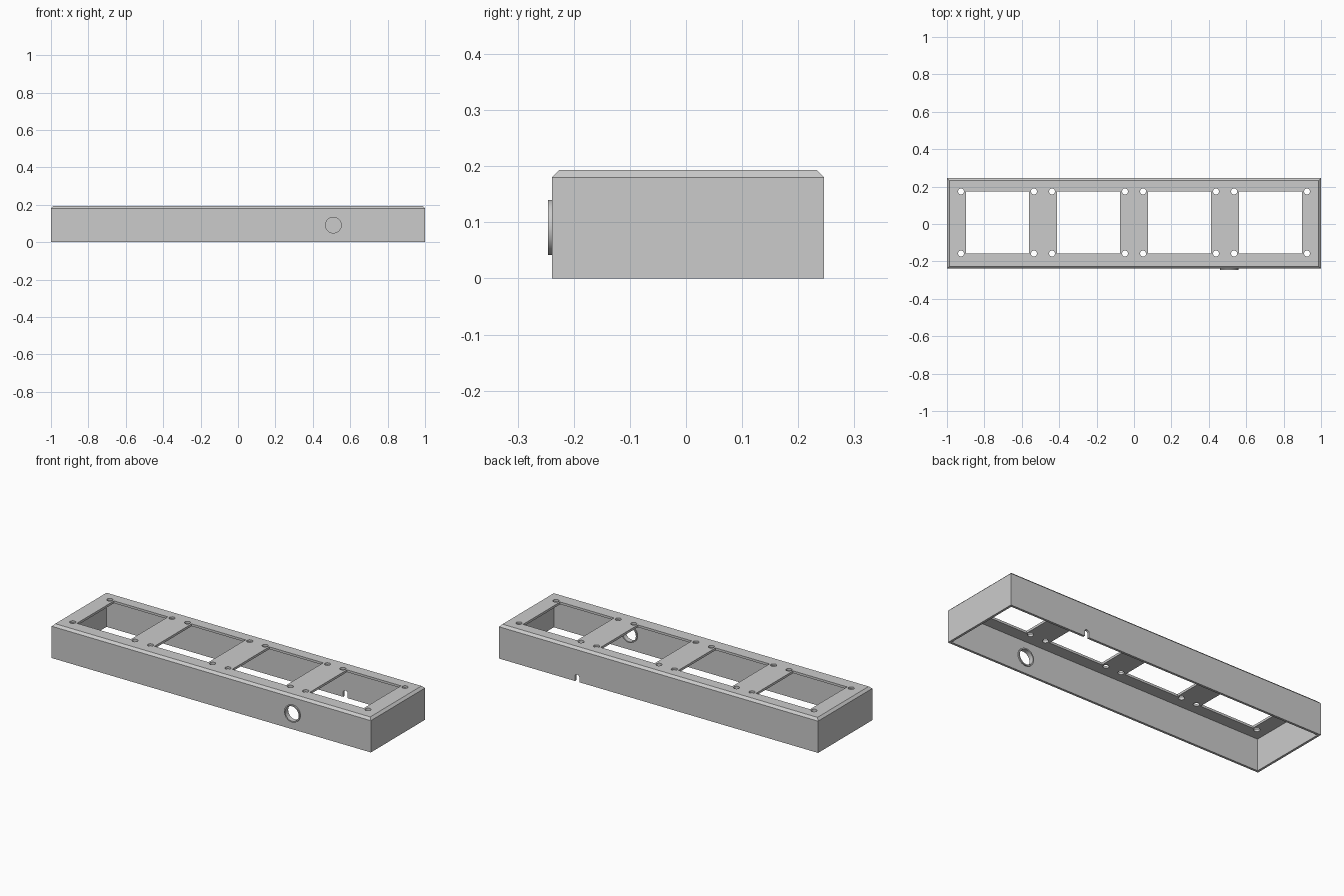
import bpy, bmesh, math
from mathutils import Matrix, Vector

cube = bpy.data.objects.get("Cube")
if cube:
    bpy.data.objects.remove(cube, do_unlink=True)

# Main dimensions
HALF_X, HALF_Y, MID_Y = 1.0, 0.2425, 0.0035
TOP, CHAMFER, WALL = 0.193, 0.013, 0.013
PORT_X, PORT_Z = 0.51, 0.091
FRONT, BACK = MID_Y - HALF_Y, MID_Y + HALF_Y

grey = bpy.data.materials.new("plain_grey")
grey.use_nodes = True
COLOUR = (0.6, 0.6, 0.6, 1)
grey.diffuse_color = COLOUR
grey.node_tree.nodes["Principled BSDF"].inputs["Base Color"].default_value = COLOUR


def make_object(name, bm):
    bmesh.ops.recalc_face_normals(bm, faces=bm.faces[:])
    mesh = bpy.data.meshes.new(name)
    bm.to_mesh(mesh)
    bm.free()
    mesh.materials.append(grey)
    obj = bpy.data.objects.new(name, mesh)
    bpy.context.collection.objects.link(obj)
    return obj


def activate(obj):
    bpy.ops.object.select_all(action="DESELECT")
    obj.select_set(True)
    bpy.context.view_layer.objects.active = obj


def add_box(bm, centre, size):
    matrix = Matrix.Translation(centre) @ Matrix.Diagonal((*size, 1))
    bmesh.ops.create_cube(bm, size=1, matrix=matrix)


def add_cylinder(bm, centre, radius, depth, along_y=False, segments=32):
    matrix = Matrix.Translation(centre)
    if along_y:
        matrix = matrix @ Matrix.Rotation(math.pi / 2, 4, "X")
    bmesh.ops.create_cone(bm, cap_ends=True, segments=segments, radius1=radius,
                          radius2=radius, depth=depth, matrix=matrix)


def cut(obj, bm):
    cutter = make_object("cutter", bm)
    cutter.hide_render = True
    mod = obj.modifiers.new("cut", "BOOLEAN")
    mod.operation, mod.solver, mod.object = "DIFFERENCE", "EXACT", cutter
    activate(obj)
    bpy.ops.object.modifier_apply(modifier=mod.name)
    bpy.data.objects.remove(cutter, do_unlink=True)


# Housing: hollow open-bottomed box with a chamfered lid, lofted from rectangles
bm = bmesh.new()
loops = []
for inset, z in ((WALL, TOP - WALL), (WALL, 0), (0, 0), (0, TOP - CHAMFER), (CHAMFER, TOP)):
    x, y = HALF_X - inset, HALF_Y - inset
    loops.append([bm.verts.new((sx * x, MID_Y + sy * y, z))
                  for sx, sy in ((-1, -1), (1, -1), (1, 1), (-1, 1))])
for a, b in zip(loops, loops[1:]):
    for i in range(4):
        j = (i + 1) % 4
        bm.faces.new((a[i], a[j], b[j], b[i]))
bm.faces.new(loops[0])
bm.faces.new(loops[-1])
housing = make_object("housing", bm)

# Four windows, each with a screw hole beside every corner
bm = bmesh.new()
for i in range(4):
    centre = Vector((-0.73 + i * 0.4867, 0.008, TOP))
    add_box(bm, centre, (0.338, 0.332, 0.1))
    for sx in (-1, 1):
        for sy in (-1, 1):
            add_cylinder(bm, centre + Vector((sx * 0.195, sy * 0.166, 0)), 0.016, 0.1, segments=24)
cut(housing, bm)

# Round opening in the front wall
bm = bmesh.new()
add_cylinder(bm, (PORT_X, FRONT, PORT_Z), 0.045, 0.1, along_y=True, segments=48)
cut(housing, bm)

# Arched cable notch in the bottom of the back wall
bm = bmesh.new()
arch = [(math.cos(math.pi * i / 12) * 0.014, 0.026 + math.sin(math.pi * i / 12) * 0.014)
        for i in range(13)] + [(-0.014, -0.02), (0.014, -0.02)]
face = bm.faces.new([bm.verts.new((PORT_X + x, BACK - 0.05, z)) for x, z in arch])
moved = bmesh.ops.extrude_face_region(bm, geom=[face])["geom"]
bmesh.ops.translate(bm, vec=(0, 0.1, 0),
                    verts=[v for v in moved if isinstance(v, bmesh.types.BMVert)])
cut(housing, bm)

# Port ring: a short collar lining the front opening
bm = bmesh.new()
SEGMENTS = 48
profile = ((0.042, FRONT - 0.007), (0.049, FRONT - 0.007),
           (0.049, FRONT + 0.02), (0.042, FRONT + 0.02))
rings = [[bm.verts.new((PORT_X + r * math.cos(math.tau * i / SEGMENTS), y,
                        PORT_Z + r * math.sin(math.tau * i / SEGMENTS)))
          for i in range(SEGMENTS)] for r, y in profile]
for a, b in zip(rings, rings[1:] + rings[:1]):
    for i in range(SEGMENTS):
        j = (i + 1) % SEGMENTS
        bm.faces.new((a[i], a[j], b[j], b[i]))
port_ring = make_object("port_ring", bm)

# Smooth round surfaces, keep the edges crisp
for obj in (housing, port_ring):
    activate(obj)
    bpy.ops.object.shade_smooth_by_angle(angle=math.radians(30))
